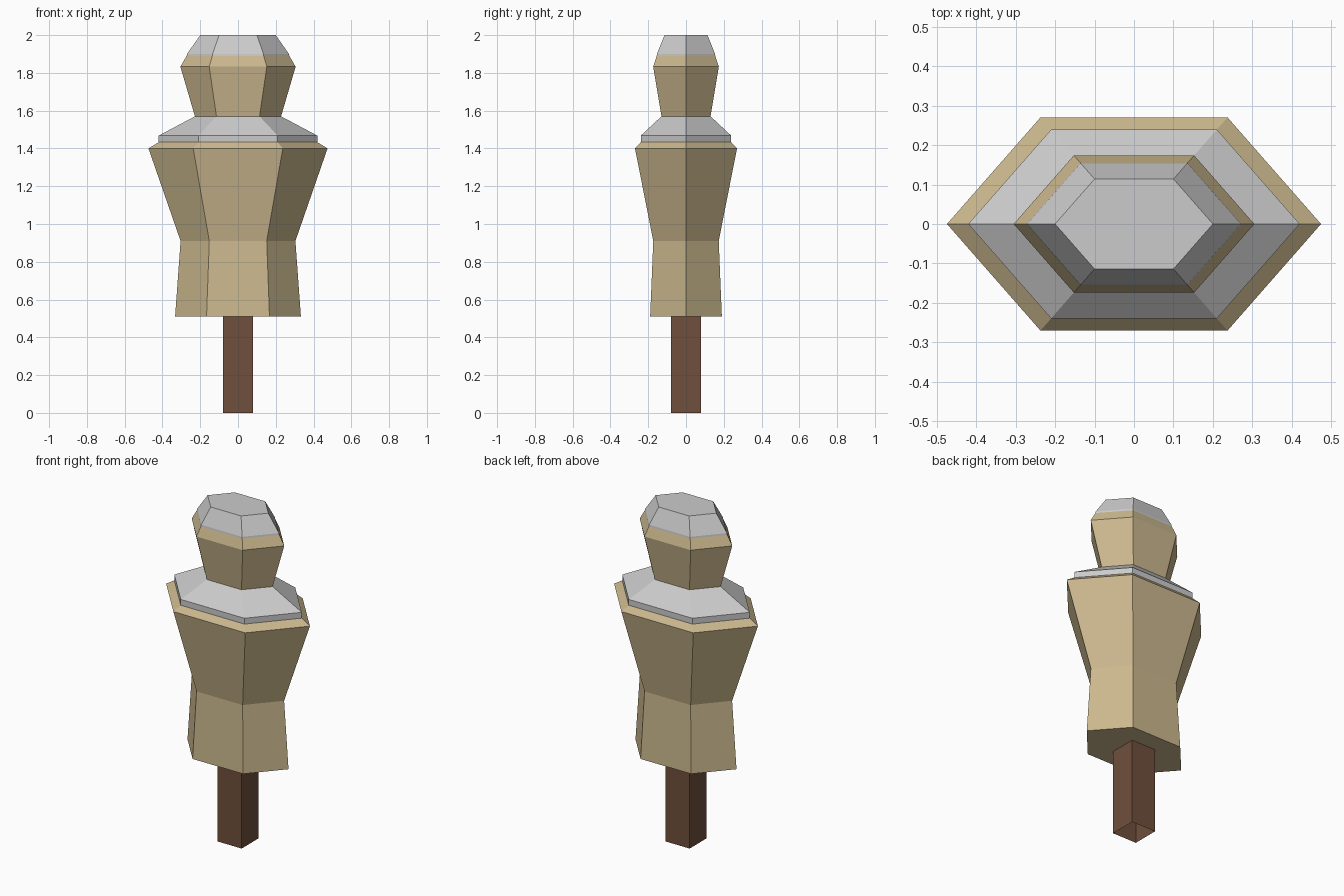
import bpy, bmesh

if "Cube" in bpy.data.objects:
    bpy.data.objects.remove(bpy.data.objects["Cube"])

DEPTH = 0.57  # half depth of each hexagon relative to its half width


def material(name, color):
    m = bpy.data.materials.new(name)
    m.diffuse_color = (*color, 1)
    m.use_nodes = True
    m.node_tree.nodes["Principled BSDF"].inputs["Base Color"].default_value = m.diffuse_color
    return m


def hexagon(a):
    b = a * DEPTH
    return [(a, 0), (a / 2, b), (-a / 2, b), (-a, 0), (-a / 2, -b), (a / 2, -b)]


def square(a):
    return [(a, -a), (a, a), (-a, a), (-a, -a)]


def loft(name, section, rings, mat=None, bottom=False, top=False):
    """Skin a cross-section through rings of (height, half width)."""
    bm = bmesh.new()
    loops = [[bm.verts.new((x, y, z)) for x, y in section(a)] for z, a in rings]
    n = len(loops[0])
    for lo, hi in zip(loops, loops[1:]):
        for i in range(n):
            j = (i + 1) % n
            bm.faces.new((lo[i], lo[j], hi[j], hi[i]))
    if bottom:
        bm.faces.new(loops[0][::-1])
    if top:
        bm.faces.new(loops[-1])
    mesh = bpy.data.meshes.new(name)
    bm.to_mesh(mesh)
    bm.free()
    if mat:
        mesh.materials.append(mat)
    obj = bpy.data.objects.new(name, mesh)
    bpy.context.collection.objects.link(obj)
    return obj


straw = material("straw", (0.60, 0.48, 0.27))
wood = material("dark_wood", (0.16, 0.08, 0.045))

# Square post, open at the ground
loft("post", square, [(0, 0.08), (0.51, 0.08)], wood)
# Body with waist and wide shoulders
loft("torso", hexagon, [(0.51, 0.333), (0.91, 0.304), (1.40, 0.474), (1.433, 0.42)],
     straw, bottom=True)
# Shoulder plate
loft("shoulder_plate", hexagon, [(1.433, 0.42), (1.468, 0.42), (1.57, 0.228)])
# Head and helmet cap
loft("head", hexagon, [(1.57, 0.228), (1.833, 0.305), (1.89, 0.272)], straw)
loft("helmet", hexagon, [(1.89, 0.272), (1.90, 0.27), (2.0, 0.2)], top=True)
